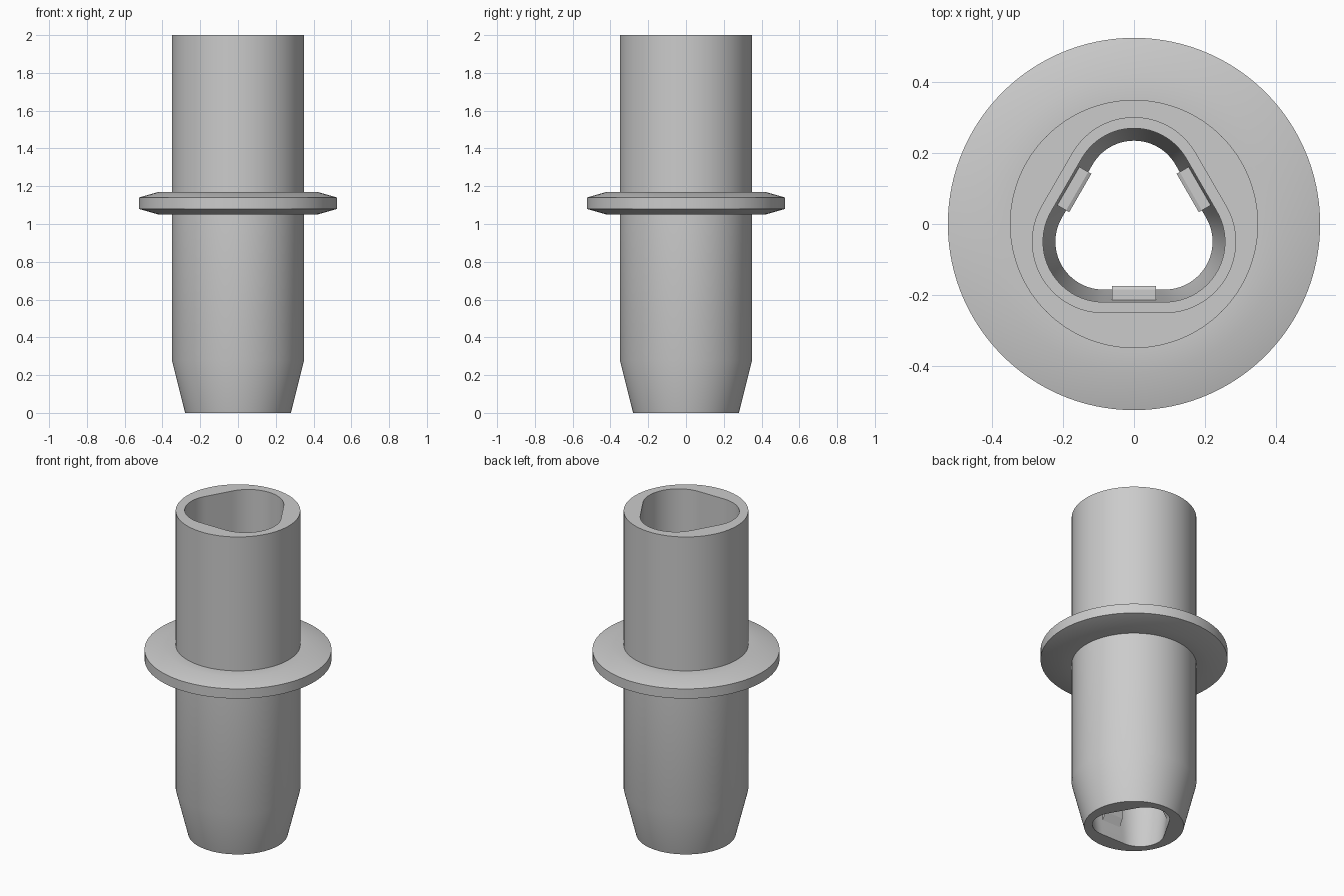
import bpy
import bmesh
from math import radians, sin, cos, pi, sqrt, atan2
from mathutils import Matrix

cube = bpy.data.objects.get("Cube")
if cube:
    bpy.data.objects.remove(cube, do_unlink=True)

SEGMENTS = 120
CORNER = 0.10  # distance of the bore's corner centres from the axis

grey = bpy.data.materials.new("plain grey")
grey.use_nodes = True
grey.diffuse_color = (0.6, 0.6, 0.6, 1)
grey.node_tree.nodes["Principled BSDF"].inputs["Base Color"].default_value = (0.6, 0.6, 0.6, 1)


def circle(radius):
    return lambda angle: radius


def rounded_triangle(r):
    """Polar radius of a triangle with corners of radius r, one pointing to +y."""
    def radius(angle):
        phi = abs((angle - pi / 2 + pi / 3) % (2 * pi / 3) - pi / 3)
        if phi > atan2(r * sin(pi / 3), CORNER + r / 2):
            return (CORNER / 2 + r) / cos(pi / 3 - phi)
        return CORNER * cos(phi) + sqrt(r * r - (CORNER * sin(phi)) ** 2)
    return radius


def finish(bm, name):
    bmesh.ops.recalc_face_normals(bm, faces=bm.faces)
    mesh = bpy.data.meshes.new(name)
    bm.to_mesh(mesh)
    bm.free()
    mesh.materials.append(grey)
    obj = bpy.data.objects.new(name, mesh)
    bpy.context.collection.objects.link(obj)
    return obj


# Sleeve: outer wall with flange going up, then the stepped bore going down
outer = [(0, 0.28), (0.28, 0.35), (1.05, 0.35), (1.05, 0.42), (1.08, 0.525),
         (1.14, 0.525), (1.17, 0.42), (1.17, 0.35), (2, 0.35)]
bore = [(2, 0.20), (1.1, 0.20), (1.1, 0.17), (0.28, 0.17), (0, 0.135)]
sections = [(z, circle(r)) for z, r in outer] + [(z, rounded_triangle(r)) for z, r in bore]

bm = bmesh.new()
rings = []
for z, radius in sections:
    angles = [2 * pi * i / SEGMENTS for i in range(SEGMENTS)]
    rings.append([bm.verts.new((radius(a) * cos(a), radius(a) * sin(a), z)) for a in angles])
for k, low in enumerate(rings):
    high = rings[(k + 1) % len(rings)]
    for i in range(SEGMENTS):
        j = (i + 1) % SEGMENTS
        bm.faces.new((low[i], low[j], high[j], high[i]))
sleeve = finish(bm, "flanged_sleeve")
bpy.ops.object.select_all(action='DESELECT')
sleeve.select_set(True)
bpy.context.view_layer.objects.active = sleeve
bpy.ops.object.shade_smooth_by_angle(angle=radians(30))

# Catches: small wedges on the three flat sides of the bore
profile = [(-0.222, 0.23), (-0.185, 0.23), (-0.175, 0.225), (-0.175, 0.15), (-0.21, 0.08)]
for n in range(3):
    bm = bmesh.new()
    face = bm.faces.new([bm.verts.new((-0.0625, y, z)) for y, z in profile])
    side = bmesh.ops.extrude_face_region(bm, geom=[face])["geom"]
    bmesh.ops.translate(bm, vec=(0.125, 0, 0), verts=[v for v in side if isinstance(v, bmesh.types.BMVert)])
    bmesh.ops.rotate(bm, verts=bm.verts, matrix=Matrix.Rotation(n * 2 * pi / 3, 3, 'Z'))
    finish(bm, f"bore_catch_{n + 1}")
